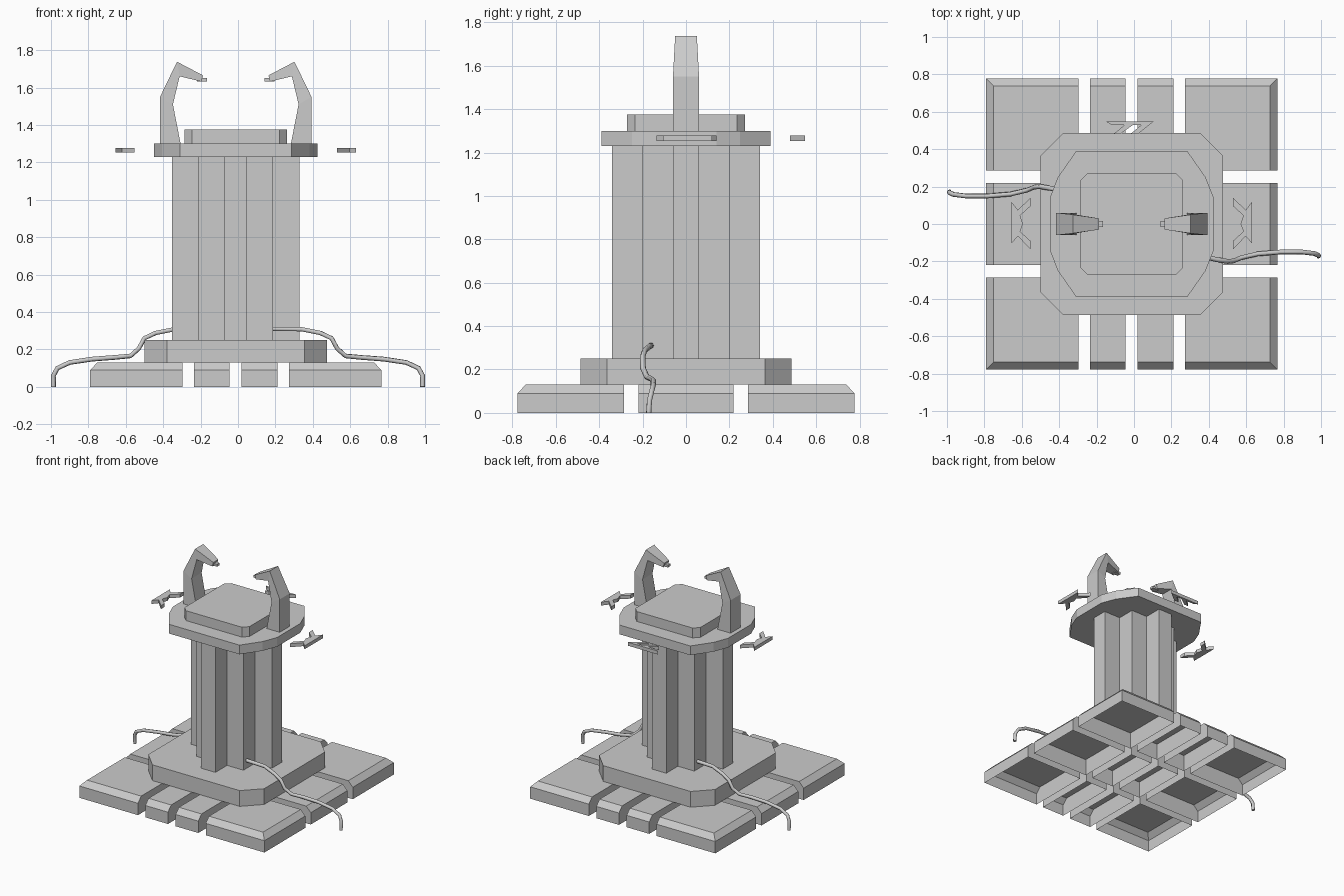
import bpy, bmesh, math
from mathutils import Matrix

if "Cube" in bpy.data.objects:
    bpy.data.objects.remove(bpy.data.objects["Cube"])

C = -0.012  # x of the pedestal's centre line


def loft(name, rings, cap_start=True, cap_end=True):
    """Skin a list of equal-length point rings into one object."""
    bm = bmesh.new()
    vs = [[bm.verts.new(p) for p in r] for r in rings]
    n = len(rings[0])
    for a, b in zip(vs, vs[1:]):
        for i in range(n):
            j = (i + 1) % n
            bm.faces.new((a[i], a[j], b[j], b[i]))
    if cap_start:
        bm.faces.new(vs[0][::-1])
    if cap_end:
        bm.faces.new(vs[-1])
    if cap_start and cap_end:
        bmesh.ops.recalc_face_normals(bm, faces=bm.faces)
    me = bpy.data.meshes.new(name)
    bm.to_mesh(me)
    bm.free()
    ob = bpy.data.objects.new(name, me)
    bpy.context.collection.objects.link(ob)
    return ob


def prism(name, pts, z0, z1):
    return loft(name, [[(x, y, z) for x, y in pts] for z in (z0, z1)])


def quad_sym(corner, cx=C):
    """Mirror a +x/+y corner outline (ordered counter-clockwise) to four quadrants."""
    q1 = corner
    q2 = [(-x, y) for x, y in reversed(corner)]
    half = q1 + q2
    return [(x + cx, y) for x, y in half + [(-x, -y) for x, y in half]]


def mirrored_copy(ob, name, matrix):
    me = ob.data.copy()
    me.transform(matrix)
    if matrix.determinant() < 0:
        me.flip_normals()
    new = bpy.data.objects.new(name, me)
    bpy.context.collection.objects.link(new)
    return new


flip_x = Matrix.Translation((2 * C, 0, 0)) @ Matrix.Scale(-1, 4, (1, 0, 0))

# Floor tiles: open underneath, chamfered only on the outer border
cols = [(-0.79, -0.297), (-0.235, -0.045), (0.02, 0.21), (0.273, 0.766)]
rows = [(-0.777, -0.285), (-0.22, 0.22), (0.285, 0.777)]
BEV = 0.038
for i, (xa, xb) in enumerate(cols):
    for j, (ya, yb) in enumerate(rows):
        ta, tb = xa + BEV * (i == 0), xb - BEV * (i == 3)
        ua, ub = ya + BEV * (j == 0), yb - BEV * (j == 2)
        low = [(xa, ya), (xb, ya), (xb, yb), (xa, yb)]
        top = [(ta, ua), (tb, ua), (tb, ub), (ta, ub)]
        loft(f"floor_tile_{i}_{j}",
             [[(x, y, z) for x, y in ring]
              for ring, z in ((low, 0), (low, 0.09), (top, 0.13))],
             cap_start=False)

# Plinth, stepped column, cap and top slab
prism("plinth", quad_sym([(0.487, 0.365), (0.367, 0.487)]), 0.13, 0.25)
prism("column", quad_sym([(0.34, 0.06), (0.198, 0.06), (0.198, 0.2),
                          (0.06, 0.2), (0.06, 0.34)]), 0.25, 1.23)
prism("cap", quad_sym([(0.438, 0.14), (0.395, 0.25), (0.297, 0.39)]), 1.23, 1.30)
prism("top_slab", quad_sym([(0.273, 0.235), (0.235, 0.273)]), 1.30, 1.375)

# Hooked horns: (outer x, z), (inner x, z), half width
sections = [((-0.417, 1.29), (-0.305, 1.29), 0.06),
            ((-0.417, 1.55), (-0.348, 1.51), 0.06),
            ((-0.326, 1.738), (-0.312, 1.66), 0.05),
            ((-0.187, 1.665), (-0.195, 1.632), 0.03)]
horn = loft("left_horn", [[(o[0], -w, o[1]), (n[0], -w, n[1]),
                           (n[0], w, n[1]), (o[0], w, o[1])]
                          for o, n, w in sections])
tip = prism("left_horn_tip", [(-0.22, -0.015), (-0.166, -0.015),
                              (-0.166, 0.015), (-0.22, 0.015)], 1.632, 1.65)
mirrored_copy(horn, "right_horn", flip_x)
mirrored_copy(tip, "right_horn_tip", flip_x)

# Floating zigzag ornaments on the two sides and the back
side = prism("right_ornament",
             [(0.53, 0.14), (0.597, 0.075), (0.632, 0.12), (0.632, -0.105),
              (0.597, -0.065), (0.53, -0.135), (0.53, -0.09), (0.585, -0.04),
              (0.57, 0.0), (0.585, 0.045), (0.53, 0.095)], 1.252, 1.278)
mirrored_copy(side, "left_ornament", flip_x)
prism("back_ornament",
      [(-0.15, 0.548), (0.105, 0.548), (0.02, 0.48), (-0.02, 0.48),
       (0.04, 0.53), (-0.005, 0.53), (-0.075, 0.48), (-0.11, 0.48),
       (-0.05, 0.53), (-0.12, 0.53)], 1.252, 1.278)

# Cables running from the column down to the ground
path = [(0.17, -0.16, 0.31), (0.34, -0.165, 0.308), (0.44, -0.19, 0.288),
        (0.50, -0.2, 0.26), (0.53, -0.198, 0.205), (0.575, -0.18, 0.165),
        (0.66, -0.16, 0.157), (0.78, -0.15, 0.148), (0.90, -0.15, 0.13),
        (0.965, -0.158, 0.1), (0.987, -0.168, 0.06), (0.987, -0.172, 0.0)]
cu = bpy.data.curves.new("cable_path", 'CURVE')
cu.dimensions = '3D'
cu.bevel_depth = 0.013
cu.bevel_resolution = 1
cu.use_fill_caps = True
sp = cu.splines.new('POLY')
sp.points.add(len(path) - 1)
for p, co in zip(sp.points, path):
    p.co = (*co, 1)
tmp = bpy.data.objects.new("cable_path", cu)
bpy.context.collection.objects.link(tmp)
bpy.context.view_layer.update()
me = bpy.data.meshes.new_from_object(tmp.evaluated_get(bpy.context.evaluated_depsgraph_get()))
bpy.data.objects.remove(tmp)
cable = bpy.data.objects.new("right_cable", me)
bpy.context.collection.objects.link(cable)
mirrored_copy(cable, "left_cable", Matrix.Rotation(math.pi, 4, 'Z'))
